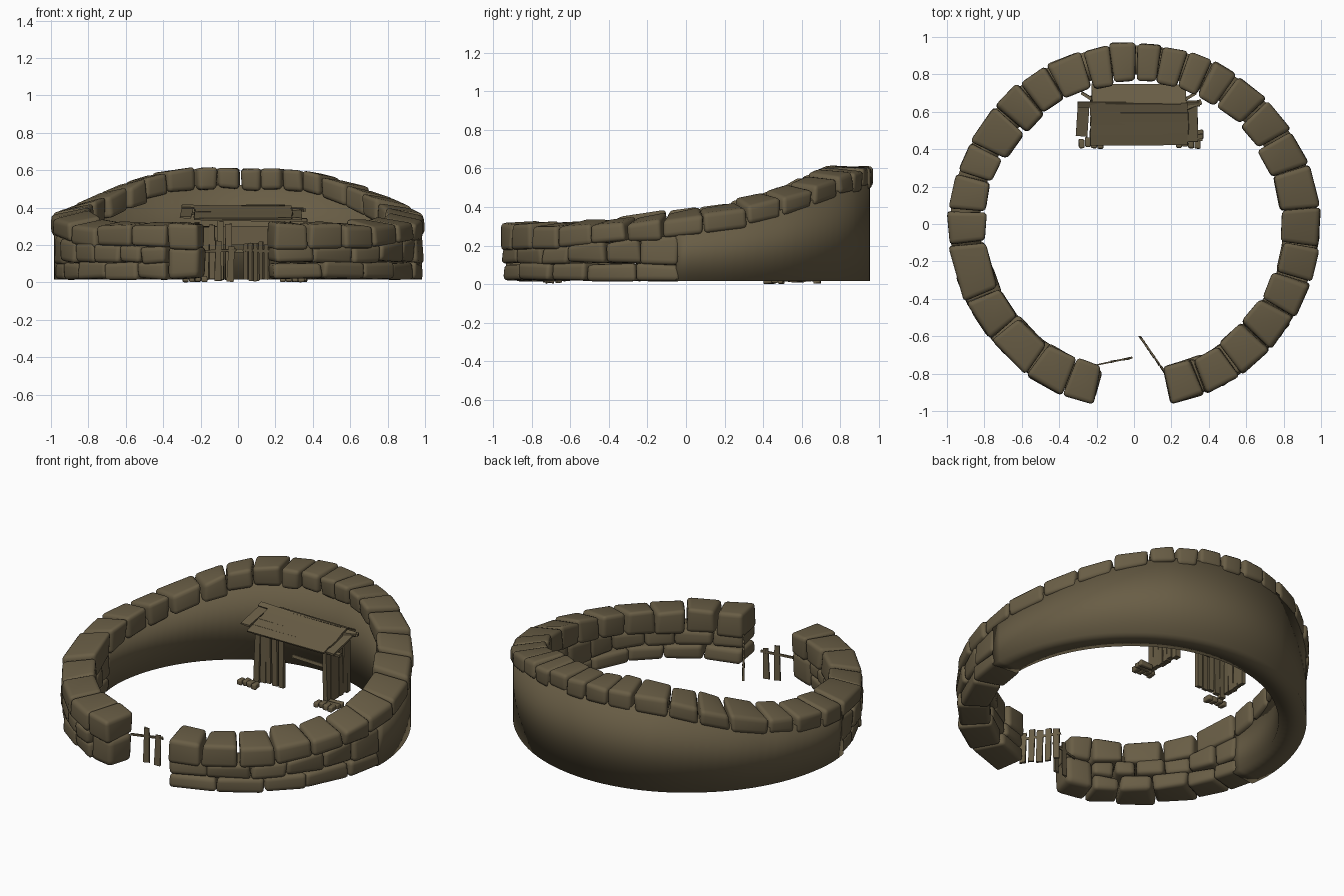
import bpy, bmesh, random
from math import sin, cos, radians
from mathutils import Vector

random.seed(7)
cube = bpy.data.objects.get("Cube")
if cube:
    bpy.data.objects.remove(cube, do_unlink=True)

mat = bpy.data.materials.new("weathered_brown")
mat.use_nodes = True
COLOUR = (0.14, 0.11, 0.06, 1)
mat.diffuse_color = COLOUR
bsdf = mat.node_tree.nodes["Principled BSDF"]
bsdf.inputs["Base Color"].default_value = COLOUR
bsdf.inputs["Roughness"].default_value = 0.9

FACES = [(0, 3, 2, 1), (4, 5, 6, 7), (0, 1, 5, 4), (1, 2, 6, 5), (2, 3, 7, 6), (3, 0, 4, 7)]


def finish(name, bm, smooth=True):
    bmesh.ops.recalc_face_normals(bm, faces=bm.faces[:])
    mesh = bpy.data.meshes.new(name)
    bm.to_mesh(mesh)
    bm.free()
    mesh.materials.append(mat)
    if smooth:
        mesh.shade_smooth()
    obj = bpy.data.objects.new(name, mesh)
    bpy.context.collection.objects.link(obj)
    return obj


def jit(s):
    return random.uniform(-s, s)


def ring(r, deg, z):
    """Point on the slightly flattened ring."""
    a = radians(deg)
    s = sin(a)
    r *= 1 - (0.03 * min(1, 1.3 * s) if s > 0 else -0.012 * s)
    return Vector((r * cos(a), r * s, z))


# Height of the top rim, rising from the gate to the back
RIM = [(-1, .312), (-.5, .328), (0, .388), (.2, .415), (.4, .458), (.6, .525), (.8, .602), (1, .627)]


def rim(deg):
    y = ring(.9, deg, 0).y
    for (y0, z0), (y1, z1) in zip(RIM, RIM[1:]):
        if y <= y1:
            return z0 + (z1 - z0) * (y - y0) / (y1 - y0)
    return RIM[-1][1]


def hexa(bm, corners, wobble=0.0, bevel=0.0):
    verts = [bm.verts.new(c + Vector((jit(wobble), jit(wobble), jit(wobble)))) for c in corners]
    faces = [bm.faces.new([verts[i] for i in f]) for f in FACES]
    if bevel:
        edges = list({e for f in faces for e in f.edges})
        bmesh.ops.bevel(bm, geom=edges, offset=bevel, segments=3, profile=0.6, affect='EDGES')


def stone(bm, a0, a1, low, high, r0, r1, bevel, drop=0.0):
    """Rounded block between two angles; drop lowers its outer top edge."""
    lift = jit(0.006)
    corners = []
    for zf, fall in ((low, 0), (high, drop)):
        for r, a, f in ((r0, a0, 0), (r1, a0, fall), (r1, a1, fall), (r0, a1, 0)):
            corners.append(ring(r, a, max(0.018, zf(a) + lift - f)))
    hexa(bm, corners, 0.009, bevel)


# Cap stones all round the rim, of uneven width, sloping outward at the sides
CAPS = [-78.5, -67, -55, -42.5, -30, -18.5, -7, 5, 19, 31, 43, 55, 64, 72, 81, 89, 98, 107,
        119, 129.5, 140, 153.5, 163.5, 175.5, 186.5, 205, 219, 234.5, 247, 257.5]
START, END = CAPS[0], CAPS[-1]
bm = bmesh.new()
for a0, a1 in zip(CAPS, CAPS[1:]):
    mid = radians((a0 + a1) / 2)
    back = max(0, sin(mid))
    depth = .137 - .025 * back
    stone(bm, a0 + .3, a1 - .3, lambda a: rim(a) - depth, lambda a: rim(a) + .004,
          .795 - .01 * back + jit(.012), 1.0 + jit(.005), .025, .04 * abs(cos(mid)))
finish("cap_stones", bm)

# Two staggered lower courses on both front quarters
bm = bmesh.new()
for first, last in ((START, -2), (186, 246.5)):
    for count, shift, low, high in ((5, 0, lambda a: .016, lambda a: .108),
                                    (6, 2, lambda a: .106, lambda a: rim(a) - .125)):
        step = (last - first) / count
        cuts = [first] + [first + step * i + shift + jit(2) for i in range(1, count)] + [last]
        for a0, a1 in zip(cuts, cuts[1:]):
            stone(bm, a0 + .1, a1 - .1, low, high, .805 + jit(.012), .99 + jit(.01), .026)
# One tall block fills both courses beside the gate
stone(bm, 246.7, END, lambda a: .016, lambda a: rim(a) - .125, .805, .98, .035)
finish("lower_stones", bm)

# Smooth solid wall round the back half
bm = bmesh.new()
loops = []
N = 56
for i in range(N + 1):
    a = -3 + 191 * i / N
    top = rim(a) - .09
    loops.append([bm.verts.new(ring(r, a, z)) for r, z in
                  ((.825, .016), (.985, .016), (.985, top), (.825, top))])
for p, q in zip(loops, loops[1:]):
    for k in range(4):
        bm.faces.new((p[k], p[(k + 1) % 4], q[(k + 1) % 4], q[k]))
bm.faces.new(loops[0])
bm.faces.new(loops[-1])
finish("back_wall", bm)


def beam(bm, a, b, side, w, t, wobble=0.003):
    """Rough plank from a to b, w wide along side and t thick."""
    a, b, side = Vector(a), Vector(b), Vector(side)
    z = (b - a).normalized()
    x = (side - z * side.dot(z)).normalized()
    y = z.cross(x)
    corners = [p + x * (u * w / 2) + y * (v * t / 2) for p in (a, b)
               for u, v in ((-1, -1), (1, -1), (1, 1), (-1, 1))]
    hexa(bm, corners, wobble)


def fence(bm, a, b, count, height, w, t):
    a, b = Vector(a), Vector(b)
    side = (b - a).normalized()
    for i in range(count):
        p = a.lerp(b, (i + .5) / count)
        foot = p + Vector((0, 0, .004 + random.uniform(0, .015)))
        head = p + side * jit(.01) + Vector((0, 0, height + jit(.02)))
        beam(bm, foot, head, side, w, t)


# Two open gate leaves, each hung on one high rail
GATE = (("left_gate", (.17, -.80), (.17, -.80), (.03, -.60), 5),
        ("right_gate", (-.20, -.752), (-.14, -.74), (-.01, -.715), 2))
for name, hinge, first, tip, count in GATE:
    bm = bmesh.new()
    fence(bm, (*first, 0), (*tip, 0), count, .205, .035, .011)
    beam(bm, (*hinge, .165), (*tip, .172), (0, 0, 1), .014, .009)
    finish(name, bm, False)

# Hut walls of upright planks, tied by a back board and a rail
bm = bmesh.new()
fence(bm, (.265, .46, 0), (.265, .70, 0), 6, .33, .036, .03)
fence(bm, (-.22, .53, 0), (-.22, .69, 0), 4, .33, .036, .026)
fence(bm, (-.24, .50, 0), (-.03, .50, 0), 5, .31, .034, .022)
beam(bm, (-.22, .69, .25), (.265, .69, .25), (0, 0, 1), .10, .012)
beam(bm, (-.05, .60, .17), (.265, .60, .165), (0, 0, 1), .018, .014)
finish("hut_walls", bm, False)

# Hut roof: overlapping boards sloping up to the ridge, short slope behind
bm = bmesh.new()
for i in range(4):
    y, z = .458 + .053 * i, .348 + .015 * i
    beam(bm, (-.232 + jit(.006), y, z), (.285 + jit(.006), y, z), (0, 1, .28), .07, .014)
beam(bm, (-.225, .695, .378), (.275, .695, .378), (0, .1, -.045), .11, .013)
finish("hut_roof", bm, False)

# Ridge board and loose boards sticking out past the roof
bm = bmesh.new()
beam(bm, (-.30, .64, .405), (.35, .645, .390), (0, 1, .5), .03, .014)
beam(bm, (-.15, .655, .400), (.25, .65, .402), (0, 1, -1), .035, .01)
beam(bm, (-.20, .44, .338), (.37, .47, .334), (0, 1, .2), .026, .014)
beam(bm, (-.28, .47, .348), (-.27, .63, .387), (1, 0, 0), .06, .012)
beam(bm, (.315, .44, .340), (.315, .63, .382), (1, 0, 0), .055, .012)
beam(bm, (.27, .62, .387), (.36, .655, .387), (0, 1, 0), .03, .012)
for s, x in ((-1, -.18), (1, .23)):
    beam(bm, (x, .64, .38), (x + s * .1, .70, .36), (0, 1, 0), .014, .01)
finish("loose_roof_boards", bm, False)

# Short logs lying at the front corners of the hut
bm = bmesh.new()
for cx in (-.28, .24):
    for i in range(4):
        x = cx + .033 * i
        y = .43 + jit(.008)
        corners = [Vector((x + u, v, w)) for w in (.002, .034)
                   for u, v in ((-.016, y - .02), (.016, y - .02), (.016, y + .03), (-.016, y + .03))]
        hexa(bm, corners, .003, .009)
finish("ground_logs", bm)
bm = bmesh.new()
for y in (.46, .49):
    corners = [Vector((u, y + v, w)) for w in (.004, .035)
               for u, v in ((.28, -.013), (.37, -.016), (.37, .016), (.28, .013))]
    hexa(bm, corners, .004, .008)
finish("side_logs", bm)
